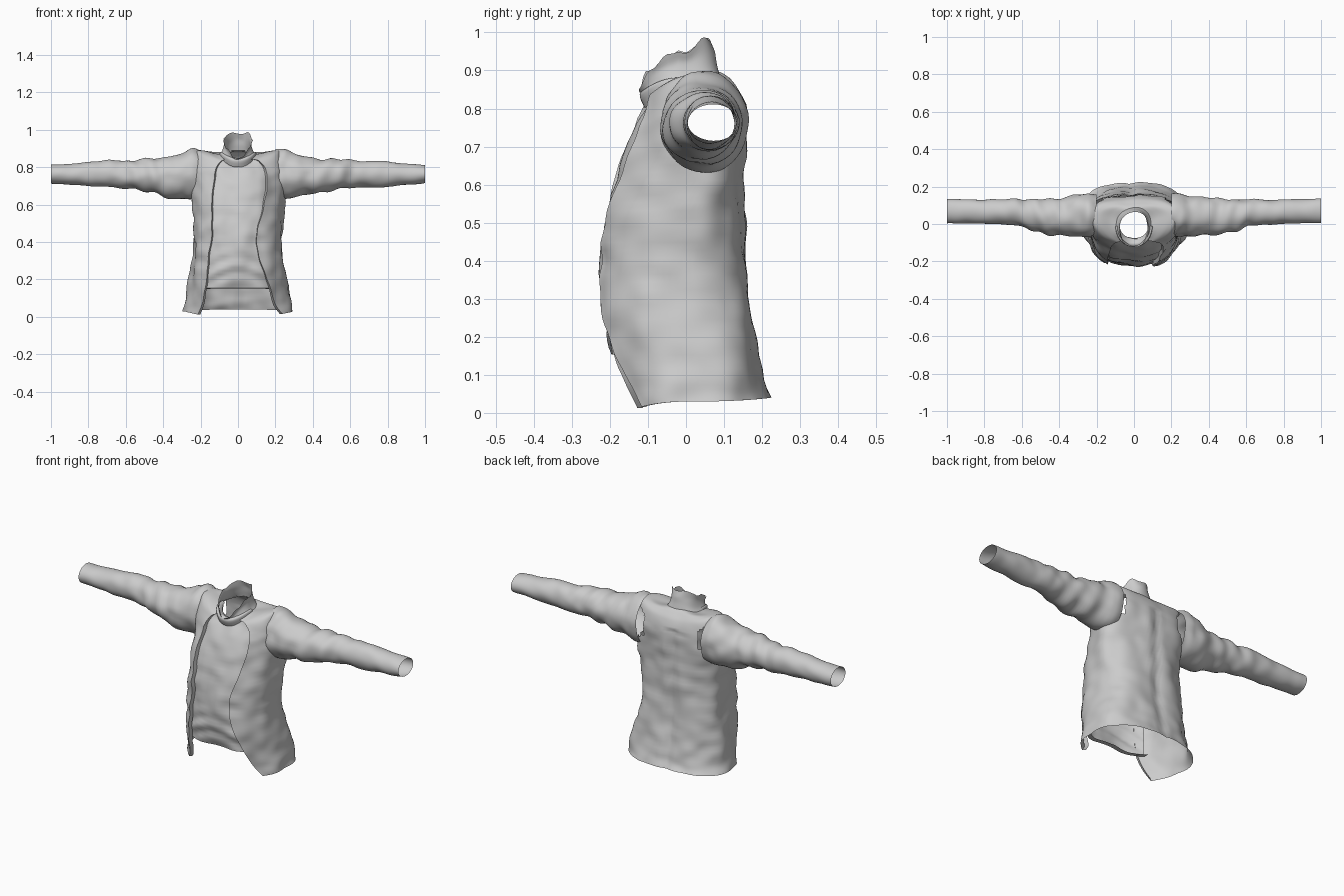
import bpy, bmesh, math
from mathutils import Vector, noise

if "Cube" in bpy.data.objects:
    bpy.data.objects.remove(bpy.data.objects["Cube"])


def sample(rows, n):
    """Catmull-Rom resampling of a short table of section rows."""
    out = []
    for i in range(n):
        s = i / (n - 1) * (len(rows) - 1)
        k = min(int(s), len(rows) - 2)
        t = s - k
        p = [rows[max(0, min(len(rows) - 1, k + d))] for d in (-1, 0, 1, 2)]
        out.append([b + .5 * t * (c - a + t * (2*a - 5*b + 4*c - d + t * (3*(b - c) + d - a)))
                    for a, b, c, d in zip(*p)])
    return out


def section(row, a, power=2.5):
    """Point on a rounded body section; the ring height varies from front to back."""
    zf, zs, zb, rx, yf, yc, yb = row[:7]
    c, s = math.cos(a), math.sin(a)
    x = rx * math.copysign(abs(c) ** (2 / power), c)
    ry = yb - yc if s > 0 else yc - yf
    y = yc + ry * math.copysign(abs(s) ** (2 / power), s)
    z = zs + ((zb if s > 0 else zf) - zs) * s * s
    return Vector((x, y, z))


def folds(p, amp):
    """Cloth creases: broad vertical drapes plus finer diagonal wrinkles."""
    a = noise.noise(Vector((p.x * 9, p.y * 9, p.z * 4)))
    b = noise.noise(Vector((p.x * 11 + p.z * 6, p.y * 10, p.z * 16 - p.x * 5)) + Vector((7, 3, 1)))
    return amp * (a + .7 * b)


def loft(name, rings, closed, cut=None):
    bm = bmesh.new()
    grid = [[bm.verts.new(p) for p in r] for r in rings]
    n = len(rings[0])
    for r0, r1 in zip(grid, grid[1:]):
        for j in range(n if closed else n - 1):
            k = (j + 1) % n
            f = bm.faces.new((r0[j], r0[k], r1[k], r1[j]))
    if cut:
        doomed = [f for f in bm.faces if cut(f.calc_center_median())]
        bmesh.ops.delete(bm, geom=doomed, context='FACES')
    bmesh.ops.recalc_face_normals(bm, faces=bm.faces)
    me = bpy.data.meshes.new(name)
    bm.to_mesh(me)
    bm.free()
    ob = bpy.data.objects.new(name, me)
    bpy.context.collection.objects.link(ob)
    bpy.ops.object.select_all(action='DESELECT')
    ob.select_set(True)
    bpy.context.view_layer.objects.active = ob
    bpy.ops.object.shade_smooth_by_angle(angle=math.radians(50))
    return ob


# Body sections: z front, z side, z back, half width, y front, y centre, y back, opening left, opening right
BODY = [
    (.00, .03, .04, .295, -.16, .02, .225, -.21, .23),
    (.09, .09, .09, .280, -.19, .02, .205, -.18, .19),
    (.20, .20, .20, .262, -.22, .02, .180, -.16, .15),
    (.32, .32, .32, .243, -.235, .01, .165, -.155, .11),
    (.45, .45, .45, .238, -.23, .01, .155, -.135, .10),
    (.58, .58, .58, .240, -.20, .02, .153, -.13, .13),
    (.70, .70, .70, .245, -.162, .04, .155, -.125, .15),
    (.78, .80, .79, .248, -.125, .05, .152, -.115, .145),
    (.81, .88, .84, .232, -.107, .05, .135, -.10, .12),
    (.825, .89, .87, .190, -.10, .04, .11, -.085, .10),
    (.83, .875, .885, .130, -.097, .02, .092, -.07, .075),
    (.835, .87, .89, .092, -.092, .0, .078, -.06, .06),
]


def edge_angle(x, rx):
    c = math.copysign(min(.98, abs(x) / rx) ** 1.25, x)
    return -math.acos(c)


def push(p, row, d):
    out = Vector((p.x, p.y - row[5], 0))
    return p + out.normalized() * d


# Open jacket body with turned-in front edges
rings = []
for row in sample(BODY, 70):
    a0 = edge_angle(row[8], row[3])
    a1 = edge_angle(row[7], row[3]) + 2 * math.pi
    ring = []
    for j in range(91):
        a = a0 + (a1 - a0) * j / 90
        p = section(row, a)
        amp = .014 if row[1] < .8 else .006
        d = folds(p, amp)
        d += .008 * math.exp(-min(j, 90 - j) / 3)
        if p.y > .08 and p.z < .8:
            d -= .012 * math.exp(-((p.x + .02) / .025) ** 2)
        ring.append(push(p, row, d))
    first, last = push(ring[0], row, -.026), push(ring[-1], row, -.026)
    ring = [first + Vector((.008, 0, 0))] + ring + [last - Vector((.008, 0, 0))]
    for p in ring:
        p.z = max(0, p.z)
    rings.append(ring)


def armhole(c):
    return abs(c.x) > .17 and ((c.y - .05) / .095) ** 2 + ((c.z - .765) / .105) ** 2 < 1


loft("jacket_body", rings, False, armhole)

# Shirt front seen through the opening, with a curled hem
rings = []
for row in sample(BODY, 70):
    if row[0] < .15:
        continue
    a0 = edge_angle(max(-.2, row[7] - .05), row[3])
    a1 = edge_angle(min(.2, row[8] + .05), row[3])
    ring = []
    for j in range(41):
        p = section(row, a0 + (a1 - a0) * j / 40)
        d = folds(p, .012) - .014
        d += .006 * math.sin(p.z * 75 + 160 * p.x * p.x) * math.exp(-((p.z - .25) / .09) ** 2)
        ring.append(push(p, row, d))
    rings.append(ring)
rings.insert(0, [p + Vector((0, .03, -.003)) for p in rings[0]])
loft("shirt_front", rings, False)

# Standing collar, low at the throat and high at the nape
COLLAR = [
    (.815, .86, .885, .105, -.108, -.01, .088),
    (.825, .885, .915, .085, -.112, -.02, .080),
    (.84, .915, .95, .074, -.115, -.02, .074),
    (.855, .94, .978, .080, -.124, -.02, .062),
]
rings = []
for i, row in enumerate(sample(COLLAR, 14)):
    ring = []
    for j in range(48):
        p = section(row, 2 * math.pi * j / 48, 2.1)
        p = push(p, row, folds(p, .006))
        p.z += (i / 13) ** 3 * .022 * noise.noise(p * 22)
        # raised corners at the nape
        p.z += (i / 13) ** 2 * .022 * math.exp(-((abs(p.x) - .06) / .02) ** 2) * (p.y > -.03)
        ring.append(p)
    rings.append(ring)
loft("collar", rings, True)

# Shirt neckband folded down at the throat
BAND = [
    (.80, .86, .87, .10, -.108, -.01, .08),
    (.835, .88, .89, .096, -.122, -.01, .08),
    (.85, .88, .89, .085, -.105, -.01, .07),
    (.83, .87, .88, .075, -.075, -.01, .06),
]
loft("neckband", [[section(r, math.pi * (1 + j / 30), 2.2) for j in range(31)]
                  for r in sample(BAND, 12)], False)

# Sleeves: x, y centre, z centre, y radius, z radius
SLEEVE = [
    (.20, .05, .768, .108, .128),
    (.245, .048, .770, .114, .133),
    (.31, .043, .758, .108, .115),
    (.42, .037, .757, .098, .093),
    (.54, .048, .762, .085, .079),
    (.63, .062, .763, .070, .073),
    (.76, .065, .764, .066, .069),
    (.90, .068, .762, .064, .057),
    (1.0, .070, .763, .066, .046),
]
for side, name in ((-1, "sleeve_left"), (1, "sleeve_right")):
    rings = []
    for i, (x, yc, zc, ry, rz) in enumerate(sample(SLEEVE, 70)):
        ring = []
        amp = .013 * (1.25 - x)
        for j in range(40):
            a = 2 * math.pi * j / 40
            c, s = math.cos(a), math.sin(a)
            q = Vector((side * x * 1.3, yc + ry * c, zc + rz * s))
            d = folds(q, amp) + .004 * math.sin(x * 60 + 2 * a) * math.exp(-((x - .5) / .15) ** 2)
            # slack cloth under the upper arm
            if s < 0:
                d += .022 * s * s * math.exp(-((x - .36) / .06) ** 2) * (side < 0)
            cuff = .006 if side < 0 and x > .9 else 0
            ring.append((side * x, yc + (ry + d) * c, zc + (rz + d + cuff * (x - .9) * 10) * s))
        rings.append(ring)
    loft(name, rings, True)
